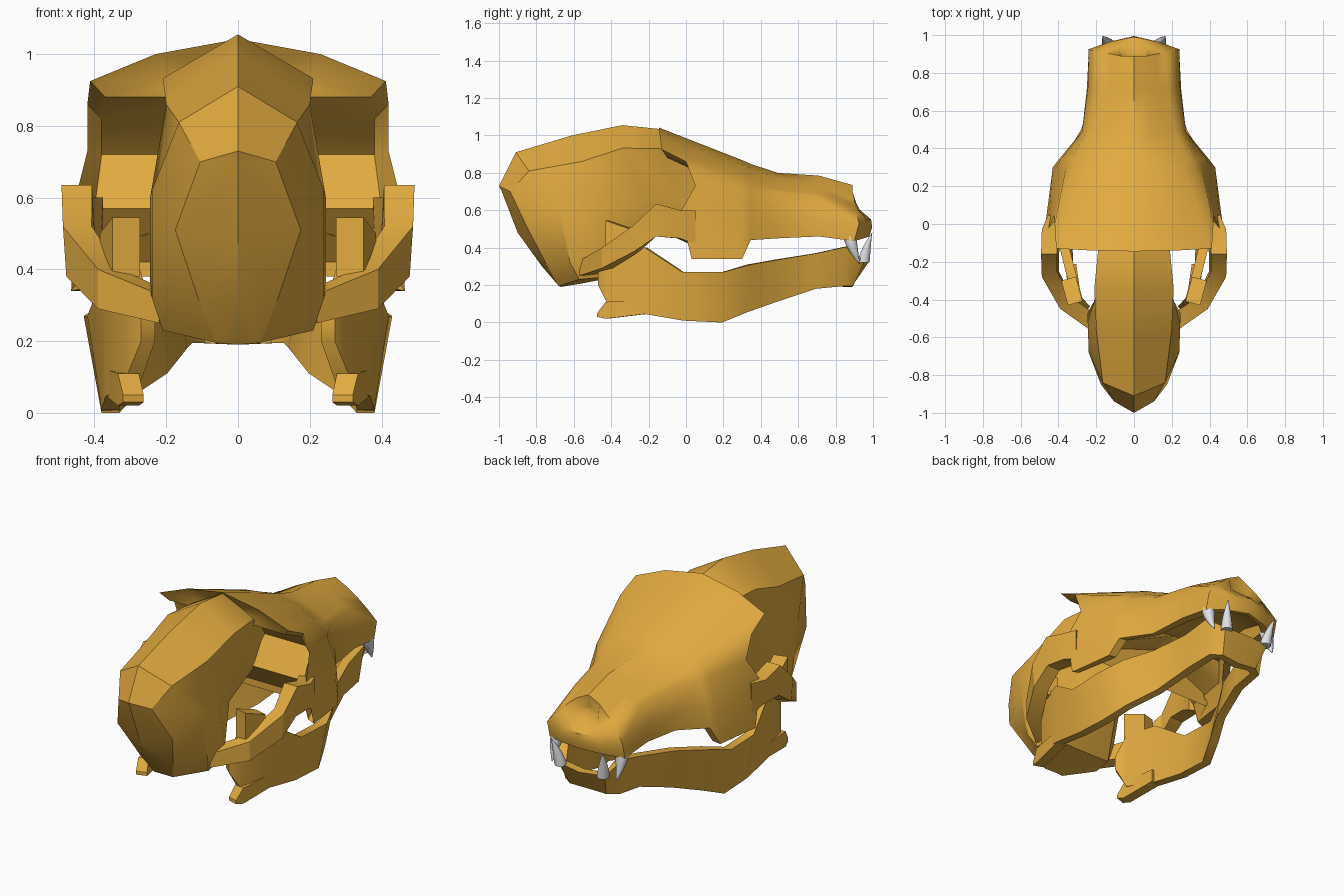
import bpy, bmesh, math
from mathutils import Vector


def material(name, col):
    m = bpy.data.materials.new(name)
    m.diffuse_color = (*col, 1)
    return m


BONE = material("golden bone", (0.76, 0.405, 0.05))
TOOTH = material("tooth white", (0.76, 0.76, 0.79))


def finish(bm, name, mat, angle):
    bmesh.ops.remove_doubles(bm, verts=bm.verts, dist=0.0005)
    bmesh.ops.recalc_face_normals(bm, faces=bm.faces)
    me = bpy.data.meshes.new(name)
    bm.to_mesh(me)
    bm.free()
    me.materials.append(mat)
    me.shade_smooth()
    me.set_sharp_from_angle(angle=math.radians(angle))
    ob = bpy.data.objects.new(name, me)
    bpy.context.collection.objects.link(ob)
    return ob


def skin(bm, rings, closed, side):
    """Join successive rings of points with quads, on one side of the skull."""
    rows = [[bm.verts.new((p[0] * side, p[1], p[2])) for p in r] for r in rings]
    n = len(rows[0])
    for a, b in zip(rows, rows[1:]):
        for i in range(n if closed else n - 1):
            j = (i + 1) % n
            bm.faces.new((a[i], a[j], b[j], b[i]))
    return rows


def half_loft(name, rings, angle=25):
    """Loft of half sections that start and end on the centre line."""
    bm = bmesh.new()
    for s in (1, -1):
        skin(bm, rings, False, s)
    finish(bm, name, BONE, angle)


def flat(ring):
    return [(0, y, z) for x, y, z in ring]


def at(y, pts):
    return [(x, y, z) for x, z in pts]


def vault(ring, h):
    """Hollow the palate upward between the jaw walls."""
    x, y, z = ring[-2]
    cy, cz = ring[-1][1:]
    return ring[:-1] + [(x * .93, y, z + h * .75), (0, cy, cz + h)]


def wall(name, path, t, angle=25):
    """Curved plate: path of (x, y, top, bottom, inward lean of the bottom edge)."""
    rings = []
    for i, (x, y, zt, zb, lean) in enumerate(path):
        a, b = path[max(i - 1, 0)], path[min(i + 1, len(path) - 1)]
        d = Vector((b[0] - a[0], b[1] - a[1])).normalized()
        n = Vector((-d.y, d.x))
        if x == 0:
            n = Vector((0, -1))
        rings.append([(x + n.x * k, y + n.y * k, z) for k, z in
                      ((0, zt), (lean, zb), (lean + t, zb), (t, zt))])
    bm = bmesh.new()
    for s in (1, -1):
        rows = skin(bm, rings, True, s)
        bm.faces.new(rows[0])
        if path[-1][0] != 0:
            bm.faces.new(rows[-1])
    finish(bm, name, BONE, angle)


# Braincase: box behind the face, narrowing sharply behind the eye sockets
back_cap = [(0, -1, .73), (0, -.985, .70), (0, -.9, .48), (0, -.77, .3), (0, -.68, .2), (0, -.67, .19)]
case = [
    [(0, -1, .73), (.105, -.94, .70), (.175, -.85, .51), (.105, -.74, .30), (.06, -.68, .195), (0, -.67, .19)],
    [(0, -.91, .91), (.165, -.84, .81), (.24, -.68, .62), (.24, -.62, .32), (.21, -.57, .23), (0, -.55, .21)],
    [(0, -.61, 1.0), (.20, -.56, .86), (.245, -.52, .60), (.245, -.47, .34), (.20, -.46, .24), (0, -.45, .23)],
    [(0, -.34, 1.055), (.21, -.34, .932), (.15, -.20, .64), (.14, -.28, .50), (.11, -.28, .46), (0, -.28, .46)],
    [(0, -.145, 1.035), (.19, -.14, .93), (.08, -.03, .66), (.08, -.05, .56), (.07, -.05, .51), (0, -.05, .51)],
    [(0, .16, .86), (.08, .16, .80), (.07, .16, .70), (.07, .16, .62), (.06, .16, .59), (0, .16, .59)],
]
half_loft("braincase", [back_cap] + case + [flat(case[-1])])

# Face: brow rim, eye recess, cheeks, palate and snout
recess = [(0, -.09, .96), (.20, -.10, .93), (.37, -.10, .88), (.38, .03, .82), (.38, .13, .72),
          (.40, .03, .57), (.40, .16, .42), (.38, .16, .38), (0, .17, .47)]
rim = [(0, -.145, 1.042), (.23, -.14, 1.0), (.412, -.13, .925), (.42, 0, .86), (.42, .05, .73),
       (.455, -.03, .59), (.465, .03, .34), (.42, .04, .35), (0, .17, .46)]
cheek = at(.30, [(0, .868), (.16, .845), (.26, .80), (.32, .755), (.36, .71), (.41, .52),
                 (.43, .34), (.38, .345), (0, .46)])
step = at(.345, [(0, .848), (.14, .825), (.235, .78), (.29, .74), (.33, .705), (.385, .55),
                 (.395, .44), (.34, .45), (0, .46)])
snout_base = at(.49, [(0, .80), (.09, .77), (.16, .735), (.215, .71), (.25, .69), (.275, .56),
                      (.275, .45), (.23, .46), (0, .47)])
snout_mid = at(.71, [(0, .785), (.07, .75), (.13, .72), (.18, .69), (.21, .672), (.245, .56),
                     (.25, .46), (.20, .46), (0, .47)])
snout_end = [(0, .89, .735), (.07, .89, .70), (.12, .90, .66), (.165, .905, .62), (.195, .91, .59),
             (.24, .925, .53), (.24, .90, .435), (.17, .88, .45), (0, .87, .47)]
nose = [(0, .88, .66), (.06, .89, .645), (.08, .92, .61), (.08, .94, .58), (.09, .97, .55),
        (.13, .965, .51), (.13, .95, .45), (.10, .94, .45), (0, .96, .46)]
nose_cap = [(0, .88, .66), (0, .88, .65), (0, .90, .60), (0, .95, .585), (0, .99, .55),
            (0, .995, .51), (0, .98, .46), (0, .97, .46), (0, .96, .46)]
half_loft("face_and_snout", [vault(r, h) for r, h in (
    (flat(recess), .14), (recess, .14), (rim, .13), (cheek, .15), (step, .14), (snout_base, .12),
    (snout_mid, .12), (snout_end, .06), (nose, 0), (nose_cap, 0))], 38)

# Cheek arches bowing out from braincase to face
wall("cheek_arch", [(.22, -.57, .33, .25, 0), (.39, -.45, .40, .29, 0), (.488, -.28, .52, .38, .01),
                    (.492, -.16, .635, .46, .01), (.488, -.03, .60, .45, .02), (.455, .05, .60, .42, 0)], .085)

# Lower jaw, meeting at the chin
wall("lower_jaw", [(.27, -.47, .27, .20, 0), (.32, -.41, .40, .08, 0), (.37, -.22, .40, .045, 0),
                   (.42, -.02, .27, .01, .04), (.43, .20, .27, 0, .05), (.37, .35, .31, .055, .05),
                   (.28, .50, .337, .11, .04), (.22, .70, .37, .18, .03), (.205, .86, .405, .195, .03),
                   (.15, .955, .33, .195, .07), (0, .975, .32, .19, .09)], .05, 35)
wall("jaw_upper_prong", [(.35, -.43, .545, .38, .0), (.385, -.30, .50, .38, .0)], .08)
wall("jaw_rear_hook", [(.32, -.475, .05, .03, 0), (.335, -.43, .11, .02, 0), (.365, -.22, .12, .045, 0)], .06)


def tooth(name, base, mid, tip, r):
    """Curved fang: circles shrinking along a bent path."""
    b, m, t = Vector(base), Vector(mid), Vector(tip)
    rings = []
    for k in range(7):
        u = k / 6
        c = b * (1 - u) ** 2 + m * (2 * u * (1 - u)) + t * u * u
        w = r * (1 - u ** 1.6) + .001
        rings.append([(c.x + w * math.cos(a), c.y + w * math.sin(a), c.z)
                      for a in (i * math.tau / 10 for i in range(10))])
    bm = bmesh.new()
    for s in (1, -1):
        rows = skin(bm, rings, True, s)
        bm.faces.new(rows[0])
        bm.faces.new(rows[-1])
    finish(bm, name, TOOTH, 60)


# Fangs
tooth("upper_fangs", (.205, .875, .46), (.215, .89, .38), (.205, .93, .31), .036)
tooth("lower_fangs", (.135, .95, .32), (.145, .96, .40), (.165, .995, .48), .032)
